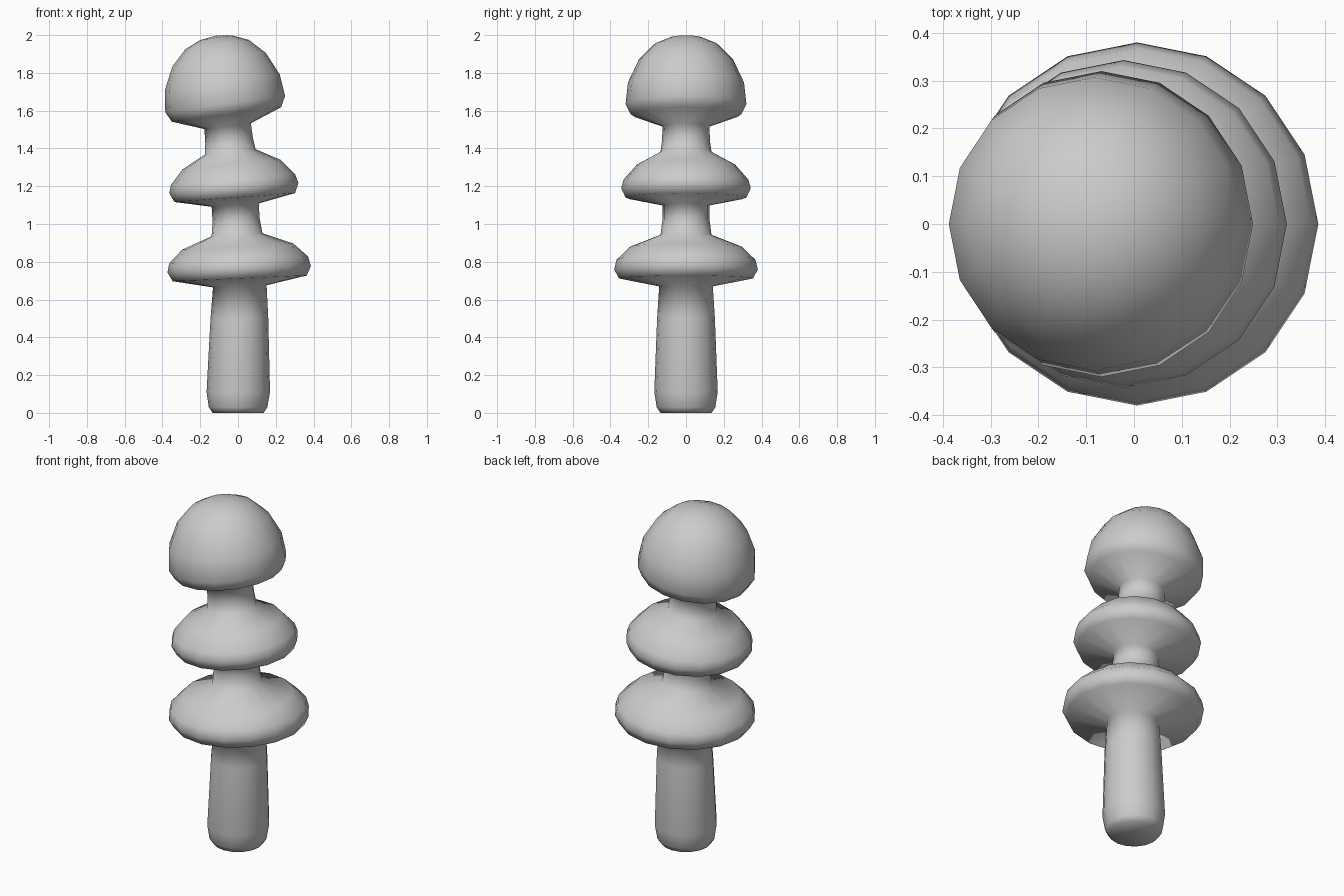
import bpy, bmesh
from math import sin, cos, pi, atan

if "Cube" in bpy.data.objects:
    bpy.data.objects.remove(bpy.data.objects["Cube"])

SIDES = 16

# Gently leaning centre line: height, centre x, lean slope
SPINE = [(0, 0, 0), (0.7, 0.01, 0.042), (1.15, -0.018, 0.075),
         (1.6, -0.063, 0.135), (2.0, -0.118, 0.15)]

# Outline from foot to crown: radius, height
STEM = [(0.135, 0.0), (0.155, 0.03), (0.168, 0.11), (0.153, 0.5), (0.142, 0.67)]
LOWER_CAP = [(0.355, 0.712), (0.38, 0.76), (0.368, 0.81), (0.295, 0.88), (0.135, 0.943)]
MIDDLE_NECK = [(0.125, 1.02), (0.125, 1.10)]
MIDDLE_CAP = [(0.32, 0.0 + 1.14), (0.343, 1.19), (0.33, 1.235), (0.26, 1.315), (0.135, 1.382)]
UPPER_NECK = [(0.127, 1.44), (0.124, 1.518)]
TOP_CAP = [(0.292, 1.58), (0.32, 1.635), (0.307, 1.75), (0.25, 1.87),
           (0.17, 1.95), (0.085, 1.986)]


def spine(z):
    for (z0, x0, s0), (z1, x1, s1) in zip(SPINE, SPINE[1:]):
        if z <= z1:
            t = (z - z0) / (z1 - z0)
            return x0 + (x1 - x0) * t, s0 + (s1 - s0) * t


def leaning_lathe(name, outline, crown_z):
    bm = bmesh.new()
    rings = []
    for r, z in outline:
        cx, slope = spine(z)
        a = atan(slope)
        ring = []
        for i in range(SIDES):
            t = 2 * pi * i / SIDES
            u, v = r * cos(t), r * sin(t)
            ring.append(bm.verts.new((cx + u * cos(a), v, z + u * sin(a))))
        rings.append(ring)
    for lo, hi in zip(rings, rings[1:]):
        for i in range(SIDES):
            j = (i + 1) % SIDES
            bm.faces.new((lo[i], lo[j], hi[j], hi[i]))
    # Flat foot and pointed fan crown
    bm.faces.new(rings[0][::-1])
    tip = bm.verts.new((spine(crown_z)[0], 0, crown_z))
    for i in range(SIDES):
        bm.faces.new((rings[-1][i], rings[-1][(i + 1) % SIDES], tip))
    for f in bm.faces:
        f.smooth = True
    mesh = bpy.data.meshes.new(name)
    bm.to_mesh(mesh)
    bm.free()
    obj = bpy.data.objects.new(name, mesh)
    bpy.context.collection.objects.link(obj)
    return obj


# One continuous body: stem, two wide caps, two necks and the domed top cap
leaning_lathe("tiered_mushroom",
              STEM + LOWER_CAP + MIDDLE_NECK + MIDDLE_CAP + UPPER_NECK + TOP_CAP, 1.997)
